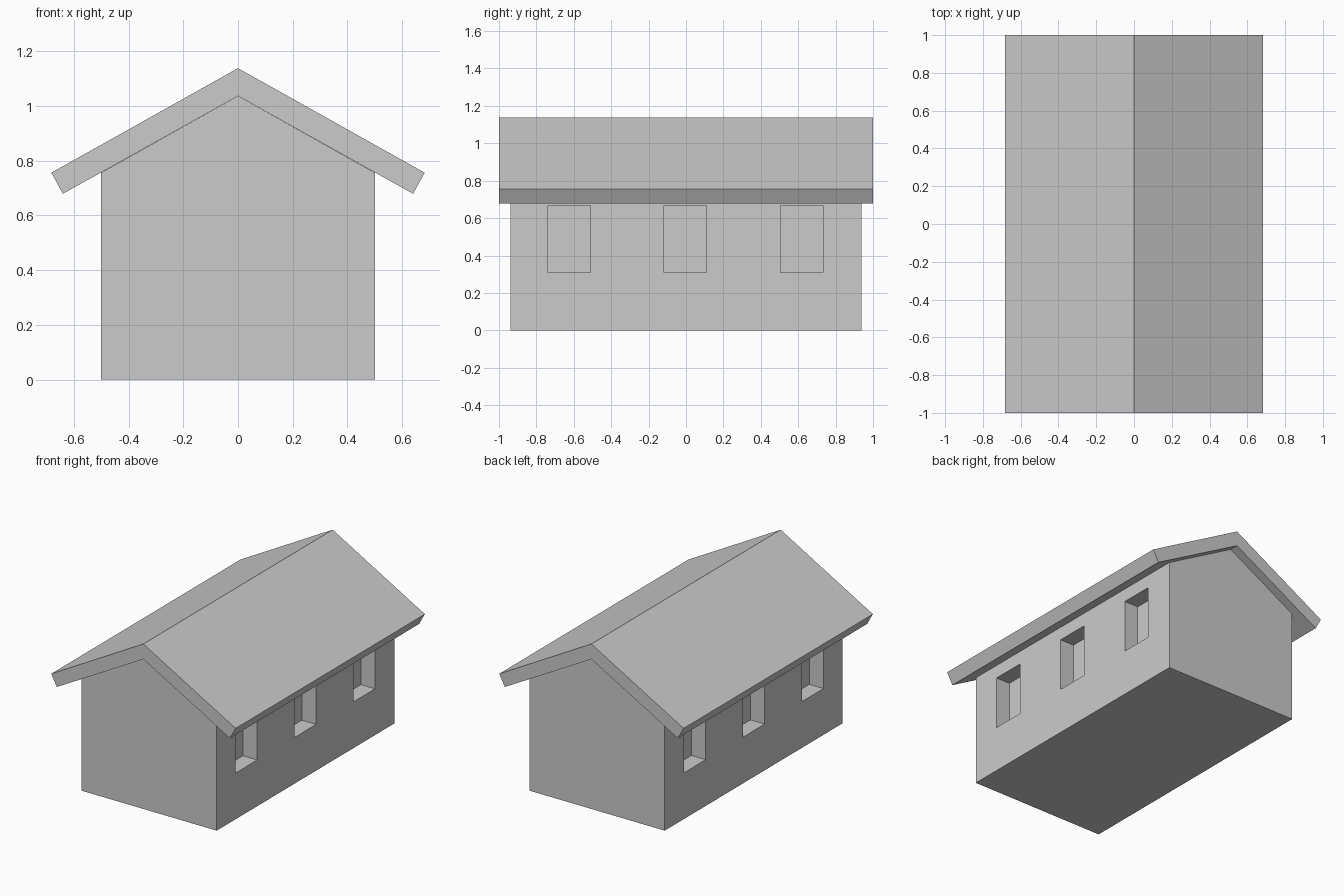
import bpy
import bmesh
from mathutils import Matrix, Vector

if "Cube" in bpy.data.objects:
    bpy.data.objects.remove(bpy.data.objects["Cube"])


def extrude_profile(name, profile, half_length):
    """Solid prism: an x-z profile swept along y, centred on y = 0."""
    bm = bmesh.new()
    face = bm.faces.new([bm.verts.new((x, -half_length, z)) for x, z in profile])
    swept = bmesh.ops.extrude_face_region(bm, geom=[face])
    moved = [g for g in swept["geom"] if isinstance(g, bmesh.types.BMVert)]
    bmesh.ops.translate(bm, verts=moved, vec=(0, 2 * half_length, 0))
    return finish(name, bm)


def finish(name, bm):
    bmesh.ops.recalc_face_normals(bm, faces=bm.faces[:])
    mesh = bpy.data.meshes.new(name)
    bm.to_mesh(mesh)
    bm.free()
    obj = bpy.data.objects.new(name, mesh)
    bpy.context.collection.objects.link(obj)
    return obj


# Gabled house body
walls = extrude_profile(
    "walls", [(-0.5, 0), (0.5, 0), (0.5, 0.756), (0, 1.036), (-0.5, 0.756)], 0.939)

# Roof slab: two slopes with square-cut eaves
half = [(0.682, 0.756), (0.64, 0.679)]
extrude_profile(
    "roof",
    [(0, 1.138), *half, (0, 1.036), *[(-x, z) for x, z in reversed(half)]], 1.0)

# Window recesses on both long sides
DEPTH, OUT = 0.105, 0.1
bm = bmesh.new()
for side in (-1, 1):
    for y in (-0.625, -0.003, 0.62):
        centre = Vector((side * (0.5 + (OUT - DEPTH) / 2), y, 0.488))
        size = Matrix.Diagonal((DEPTH + OUT, 0.227, 0.357, 1))
        bmesh.ops.create_cube(bm, size=1, matrix=Matrix.Translation(centre) @ size)
cutter = finish("window_cutter", bm)
cutter.hide_render = True
cutter.display_type = 'WIRE'

cut = walls.modifiers.new("windows", 'BOOLEAN')
cut.operation = 'DIFFERENCE'
cut.solver = 'EXACT'
cut.object = cutter
